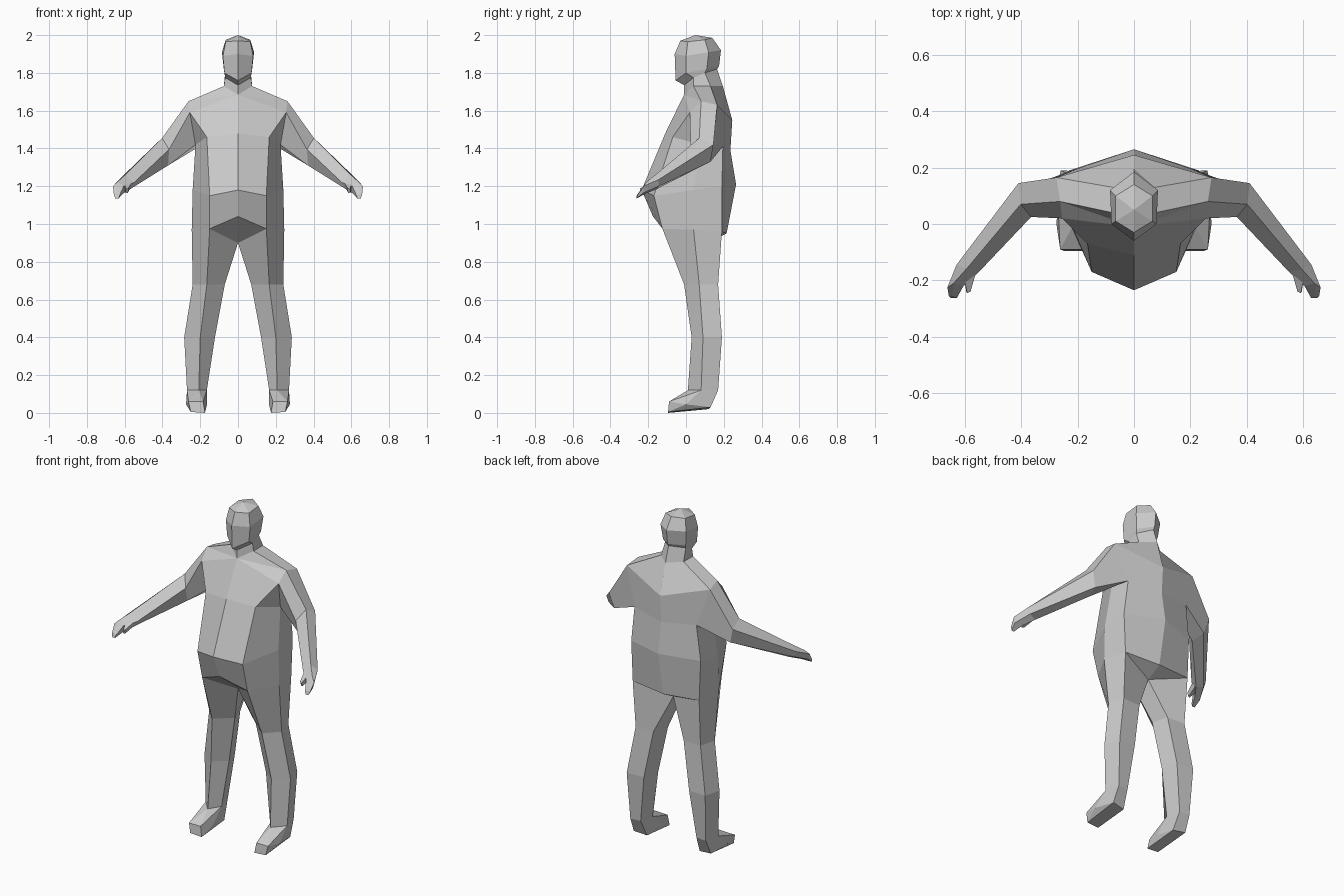
import bpy, bmesh

if "Cube" in bpy.data.objects:
    bpy.data.objects.remove(bpy.data.objects["Cube"])

skin = bpy.data.materials.new("plain_grey")
skin.diffuse_color = (0.6, 0.6, 0.6, 1)
skin.use_nodes = True
skin.node_tree.nodes["Principled BSDF"].inputs["Base Color"].default_value = skin.diffuse_color

faces = []  # each face is a list of points on the +x half


def face(*pts):
    faces.append(pts)


def strip(a, b, closed=False):
    """Quads between two rows of points."""
    n = len(a)
    for i in range(n if closed else n - 1):
        j = (i + 1) % n
        face(a[i], a[j], b[j], b[i])


def loft(rings, closed=False):
    for a, b in zip(rings, rings[1:]):
        strip(a, b, closed)


def ring(z, *xy):
    return [(x, y, z) for x, y in xy]


# Neck base, shared by neck and torso (front centre to back centre)
neck = [(0, -.01, 1.685), (.075, .04, 1.73), (.075, .13, 1.73), (0, .195, 1.73)]

# Head and neck
crown = [(0, -.03, 1.97), (.065, .01, 1.965), (.065, .1, 1.975), (0, .14, 1.985)]
apex = (0, .05, 2.0)
for a, b in zip(crown, crown[1:]):
    face(apex, a, b)
loft([crown,
      [(0, -.06, 1.9), (.08, 0, 1.89), (.085, .12, 1.91), (0, .185, 1.92)],
      [(0, -.055, 1.76), (.072, 0, 1.80), (.075, .11, 1.82), (0, .175, 1.835)],
      [(0, -.01, 1.735), (.068, .04, 1.775), (.068, .1, 1.80), (0, .165, 1.82)],
      neck])

# Shoulder ring: top front, top back, rear armpit, underarm, front
s1, s2, sb, su, sf = shoulder = [(.262, .08, 1.65), (.275, .165, 1.63),
                                 (.205, .195, 1.41), (.225, .08, 1.42), (.255, .02, 1.59)]
n0, n1, n2, n3 = neck
c0, c1 = (0, -.11, 1.48), (.165, -.07, 1.46)      # chest
u4, m4 = (0, .245, 1.55), (0, .235, 1.39)         # spine
belly = [(0, -.235, 1.18), (.15, -.17, 1.15), (.24, .04, 1.18), (.23, .19, 1.2), (0, .265, 1.21)]
hips = [(0, -.175, 1.04), (.15, -.125, .975), (.245, .04, .97), (.22, .19, .96), (0, .215, .95)]

# Torso
face(n0, n1, s1)
face(n0, s1, sf)
face(n0, sf, c1, c0)
face(n1, n2, s2, s1)
face(n2, n3, u4, s2)
face(s2, u4, m4, sb)
face(c1, sf, su)
strip([c0, c1, su, sb, m4], belly)
strip(belly, hips)

# Crotch
crotch_front, crotch_back = (0, .0, .9), (0, .12, .9)
face(hips[0], hips[1], crotch_front)
face(hips[3], hips[4], crotch_back)

# Leg: front, outer, back outer, back inner, inner
ankle = ring(.12, (.208, .01), (.27, .08), (.25, .17), (.185, .165), (.165, .08))
loft([hips[1:4] + [crotch_back, crotch_front],
      ring(.68, (.165, -.01), (.24, .07), (.215, .17), (.1, .165), (.07, .07)),
      ring(.4, (.2, .03), (.285, .09), (.26, .19), (.15, .185), (.122, .09)),
      ankle], True)

# Foot
f, o, p, q, i = ankle
toe_out, toe_in = (.262, -.09, .06), (.185, -.09, .06)
sole_out, sole_in = (.25, -.095, .005), (.175, -.095, 0)
heel_out, heel_in = (.255, .13, .03), (.175, .12, .02)
side_out, side_in = (.275, .0, .045), (.165, .0, .04)
face(f, o, toe_out)
face(f, toe_out, toe_in)
face(f, toe_in, i)
face(o, side_out, toe_out)
face(o, p, heel_out, side_out)
face(side_out, heel_out, sole_out)
face(side_out, sole_out, toe_out)
face(i, toe_in, side_in)
face(i, side_in, heel_in, q)
face(side_in, sole_in, heel_in)
face(side_in, toe_in, sole_in)
face(p, q, heel_in, heel_out)
face(toe_out, sole_out, sole_in, toe_in)
face(sole_out, heel_out, heel_in, sole_in)

# Arm down to the fingertips
tip = [(.645, -.255, 1.16), (.657, -.255, 1.155), (.65, -.262, 1.135),
       (.632, -.262, 1.135), (.628, -.262, 1.15)]
loft([shoulder,
      [(.402, .07, 1.455), (.41, .145, 1.42), (.385, .13, 1.33), (.37, .05, 1.31), (.365, .025, 1.395)],
      [(.595, -.16, 1.262), (.63, -.145, 1.235), (.615, -.145, 1.2), (.57, -.155, 1.185), (.55, -.17, 1.22)],
      [(.64, -.21, 1.222), (.662, -.225, 1.2), (.655, -.225, 1.165), (.61, -.215, 1.16), (.605, -.22, 1.2)],
      tip], True)
face(*tip)

# Thumb
thumb_root = [(.56, -.17, 1.222), (.605, -.18, 1.225), (.6, -.18, 1.185), (.57, -.165, 1.19)]
thumb_tip = [(.58, -.24, 1.19), (.592, -.245, 1.185), (.595, -.24, 1.165), (.583, -.235, 1.165)]
strip(thumb_root, thumb_tip, True)
face(*thumb_root)
face(*thumb_tip)

# Mirror the half, weld it and orient the faces
bm = bmesh.new()
for pts in faces:
    for side in (1, -1):
        bm.faces.new([bm.verts.new((x * side, y, z)) for x, y, z in pts])
bmesh.ops.remove_doubles(bm, verts=bm.verts, dist=0.0005)
bmesh.ops.recalc_face_normals(bm, faces=bm.faces)
mesh = bpy.data.meshes.new("body")
bm.to_mesh(mesh)
bm.free()
mesh.materials.append(skin)
bpy.context.collection.objects.link(bpy.data.objects.new("body", mesh))
